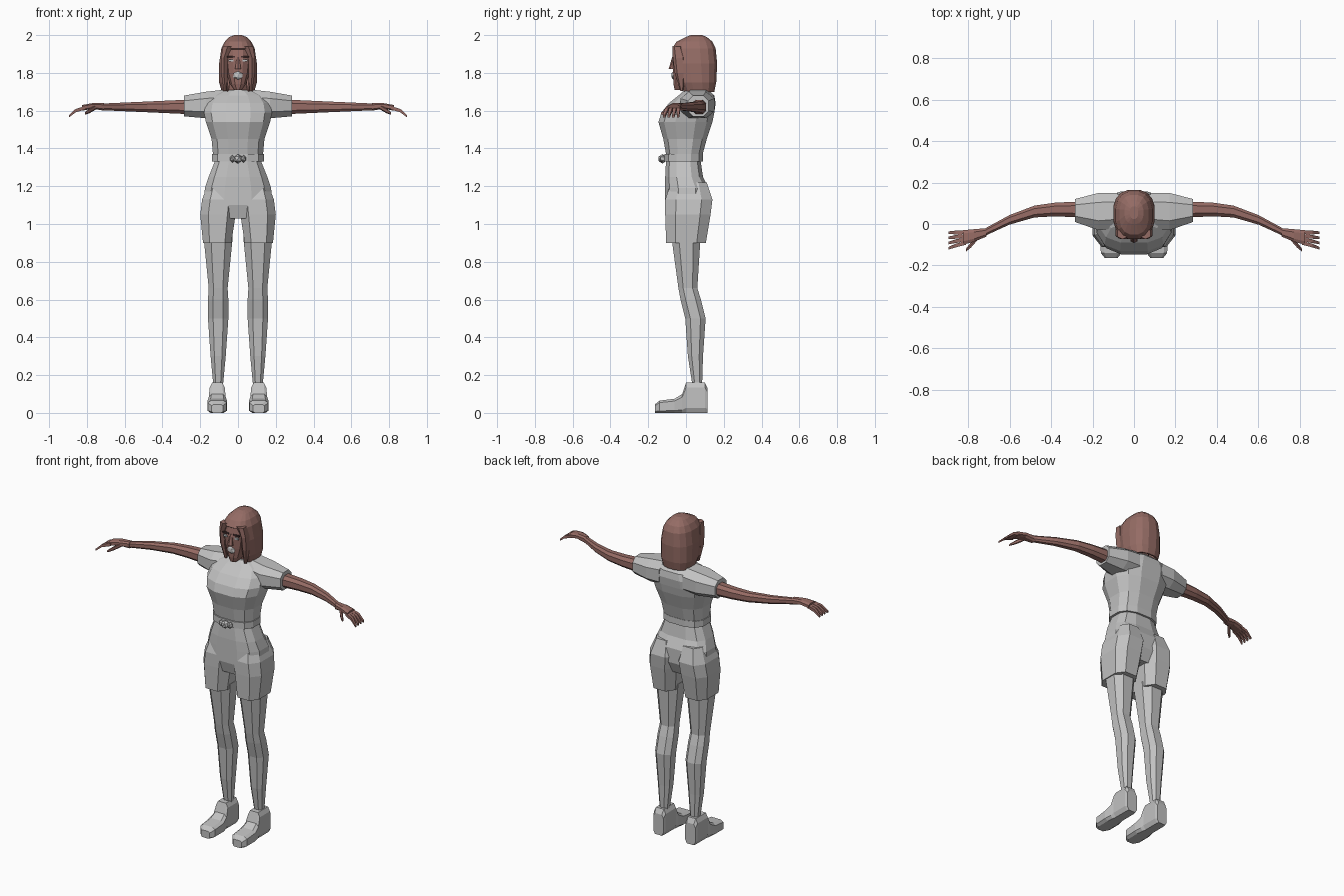
import bpy, bmesh, math
from mathutils import Matrix, Vector

cube = bpy.data.objects.get("Cube")
if cube:
    bpy.data.objects.remove(cube, do_unlink=True)


def material(name, red, green, blue):
    mat = bpy.data.materials.new(name)
    mat.use_nodes = True
    color = (red, green, blue, 1)
    mat.diffuse_color = color
    shader = next(node for node in mat.node_tree.nodes if node.type == 'BSDF_PRINCIPLED')
    shader.inputs["Base Color"].default_value = color
    return mat


cloth = material("grey_cloth", .54, .54, .54)
skin = material("brown_skin", .31, .15, .13)
hair_brown = material("brown_hair", .3, .15, .13)
dark_brown = material("dark_brown", .06, .03, .03)
pale_grey = material("pale_grey", .5, .52, .53)


def finish(bm, name, mat, mirror):
    """Turn a bmesh into a flat shaded object, optionally mirrored left to right."""
    mesh = bpy.data.meshes.new(name)
    bm.to_mesh(mesh)
    bm.free()
    mesh.materials.append(mat)
    obj = bpy.data.objects.new(name, mesh)
    bpy.context.collection.objects.link(obj)
    if mirror:
        obj.modifiers.new("mirror", 'MIRROR')
    return obj


def solid(name, mat, centre, size, rounded=False, mirror=False):
    """Box or faceted ball of a given size."""
    bm = bmesh.new()
    placing = Matrix.Translation(Vector(centre)) @ Matrix.Diagonal(Vector((*size, 1)))
    if rounded:
        bmesh.ops.create_icosphere(bm, subdivisions=1, radius=.5, matrix=placing)
    else:
        bmesh.ops.create_cube(bm, size=1, matrix=placing)
    return finish(bm, name, mat, mirror)


def section(sides, power):
    """Unit cross-section between a circle (power one) and a box (power zero)."""
    def bulge(value):
        return math.copysign(abs(value) ** power, value)

    angles = [math.tau * (i + .5) / sides for i in range(sides)]
    points = [(bulge(math.cos(a)), bulge(math.sin(a))) for a in angles]
    wide = max(u for u, v in points)
    tall = max(v for u, v in points)
    return [(u / wide, v / tall) for u, v in points]


def loft(name, mat, rings, axis='z', sides=8, power=.8, mirror=False, opening=None):
    """Skin rings given as (position, low a, high a, low b, high b)."""
    bm = bmesh.new()
    loops = []
    for along, low_a, high_a, low_b, high_b in rings:
        loop = []
        for u, v in section(sides, power):
            a = (low_a + high_a + u * (high_a - low_a)) / 2
            b = (low_b + high_b + v * (high_b - low_b)) / 2
            place = {'x': (along, a, b), 'y': (a, along, b), 'z': (a, b, along)}
            loop.append(bm.verts.new(place[axis]))
        loops.append(loop)
    for lower, upper in zip(loops, loops[1:]):
        for i in range(sides):
            j = (i + 1) % sides
            bm.faces.new((lower[i], lower[j], upper[j], upper[i]))
    bm.faces.new(loops[0])
    bm.faces.new(loops[-1])
    bmesh.ops.recalc_face_normals(bm, faces=bm.faces)
    if opening:
        gone = [face for face in bm.faces if opening(face.calc_center_median())]
        bmesh.ops.delete(bm, geom=gone, context='FACES')
    return finish(bm, name, mat, mirror)


def body(rows):
    """Rings centred on the body from (height, half width, front, back)."""
    return [(height, -half, half, front, back) for height, half, front, back in rows]


def tube(rows):
    """Rings from (position, centre a, centre b, radius)."""
    return [(along, a - r, a + r, b - r, b + r) for along, a, b, r in rows]


# Shirt with sleeves, hem band and tied knot
loft("shirt", cloth, body([
    (1.34, .13, -.1, .08), (1.45, .14, -.12, .11), (1.54, .17, -.146, .14),
    (1.59, .18, -.13, .15), (1.64, .17, -.09, .157), (1.68, .14, -.04, .15),
    (1.71, .07, -.01, .12)]), sides=12, power=.75)
loft("sleeves", cloth, [
    (.08, -.02, .15, 1.56, 1.71), (.17, -.03, .15, 1.56, 1.7),
    (.285, .01, .12, 1.57, 1.68)], axis='x', mirror=True)
loft("hem_band", cloth, body([(z, .137, -.113, .09) for z in (1.33, 1.37)]),
     sides=12, power=.75)
solid("knot", cloth, (0, -.125, 1.345), (.05, .05, .05), rounded=True)
solid("knot_ends", cloth, (.03, -.12, 1.345), (.03, .04, .04), rounded=True, mirror=True)

# Shorts
loft("shorts_hips", cloth, body([
    (1.03, .13, -.09, .09), (1.1, .185, -.11, .12), (1.19, .175, -.11, .12),
    (1.25, .155, -.11, .09), (1.35, .115, -.105, .075)]), sides=12, power=.7)
loft("shorts_legs", cloth, [
    (.9, .035, .185, -.105, .105), (1.05, .013, .2, -.11, .13),
    (1.13, .005, .19, -.11, .14), (1.22, .03, .155, -.08, .11)],
    power=.7, mirror=True)

# Legs, bent back below the knee
leg_path = [(.14, .06, .025), (.3, .05, .04), (.5, .05, .054),
            (.6, .025, .054), (.66, .01, .05), (.93, 0, .077)]
loft("legs", cloth, tube([(z, .105, y, r) for z, y, r in leg_path]), mirror=True)

# Ankle boots, from heel to toe
boot_profile = [(.115, .035, .13), (.1, .04, .16), (0, .04, .16),
                (-.02, .045, .1), (-.06, .052, .075), (-.14, .05, .065), (-.165, .03, .045)]
loft("boots", cloth, [(y, .11 - half, .11 + half, 0, top) for y, half, top in boot_profile],
     axis='y', power=.45, mirror=True)

# Arms tapering to the wrists
arm_path = [(.25, .07), (.38, .07), (.48, .06), (.6, .02), (.72, -.04)]
loft("arms", skin, tube([(x, y, 1.62, .05 - x * .045) for x, y in arm_path]),
     axis='x', mirror=True)

# Hands
loft("palms", skin, [
    (.71, -.06, -.02, 1.6, 1.64), (.77, -.085, -.025, 1.61, 1.64),
    (.825, -.1, -.03, 1.6, 1.63)], axis='x', power=.7, mirror=True)
for k, finger in enumerate(["little", "ring", "middle", "index"]):
    root, tip = -.04 - .017 * k, -.042 - .025 * k
    loft(finger + "_fingers", skin, tube([
        (.81, root, 1.615, .009), (.86, (root + tip) / 2, 1.6, .009),
        (.895, tip, 1.57, .006)]), axis='x', sides=4, mirror=True)
loft("thumbs", skin, tube([
    (.75, -.06, 1.62, .013), (.785, -.1, 1.6, .013), (.81, -.126, 1.585, .007)]),
    axis='x', sides=6, mirror=True)

# Neck and head
loft("neck", skin, tube([(z, 0, .05, .048) for z in (1.65, 1.78)]))
loft("head", skin, body([
    (1.71, .02, -.06, 0), (1.74, .042, -.066, .06), (1.8, .062, -.068, .1),
    (1.87, .072, -.07, .13), (1.93, .07, -.06, .13), (1.965, .05, -.035, .11)]),
    sides=12, power=.75)
loft("nose", skin, body([(1.82, .016, -.092, -.05), (1.885, .006, -.073, -.05)]), sides=6)
solid("lips", cloth, (0, -.064, 1.787), (.06, .03, .05), rounded=True)
solid("eyes", pale_grey, (.038, -.066, 1.866), (.026, .009, .012), mirror=True)
solid("brows", dark_brown, (.036, -.067, 1.885), (.042, .009, .009), mirror=True)

# Bobbed hair, open over the face, with front locks
hair = loft("hair", hair_brown, body([
    (1.7, .086, -.02, .15), (1.75, .1, -.045, .16), (1.85, .1, -.07, .165),
    (1.93, .088, -.073, .157), (1.965, .07, -.05, .14), (1.99, .045, 0, .11),
    (2, .02, .025, .085)]), sides=16,
    opening=lambda c: c.z < 1.702 or (c.y < .03 and abs(c.x) < .062 and c.z < 1.92))
hair.modifiers.new("thickness", 'SOLIDIFY').thickness = .012
loft("front_locks", hair_brown, [
    (1.705, .06, .075, -.03, -.015), (1.8, .06, .09, -.06, 0),
    (1.88, .058, .09, -.07, 0), (1.94, .03, .08, -.073, -.02)], sides=6, mirror=True)
